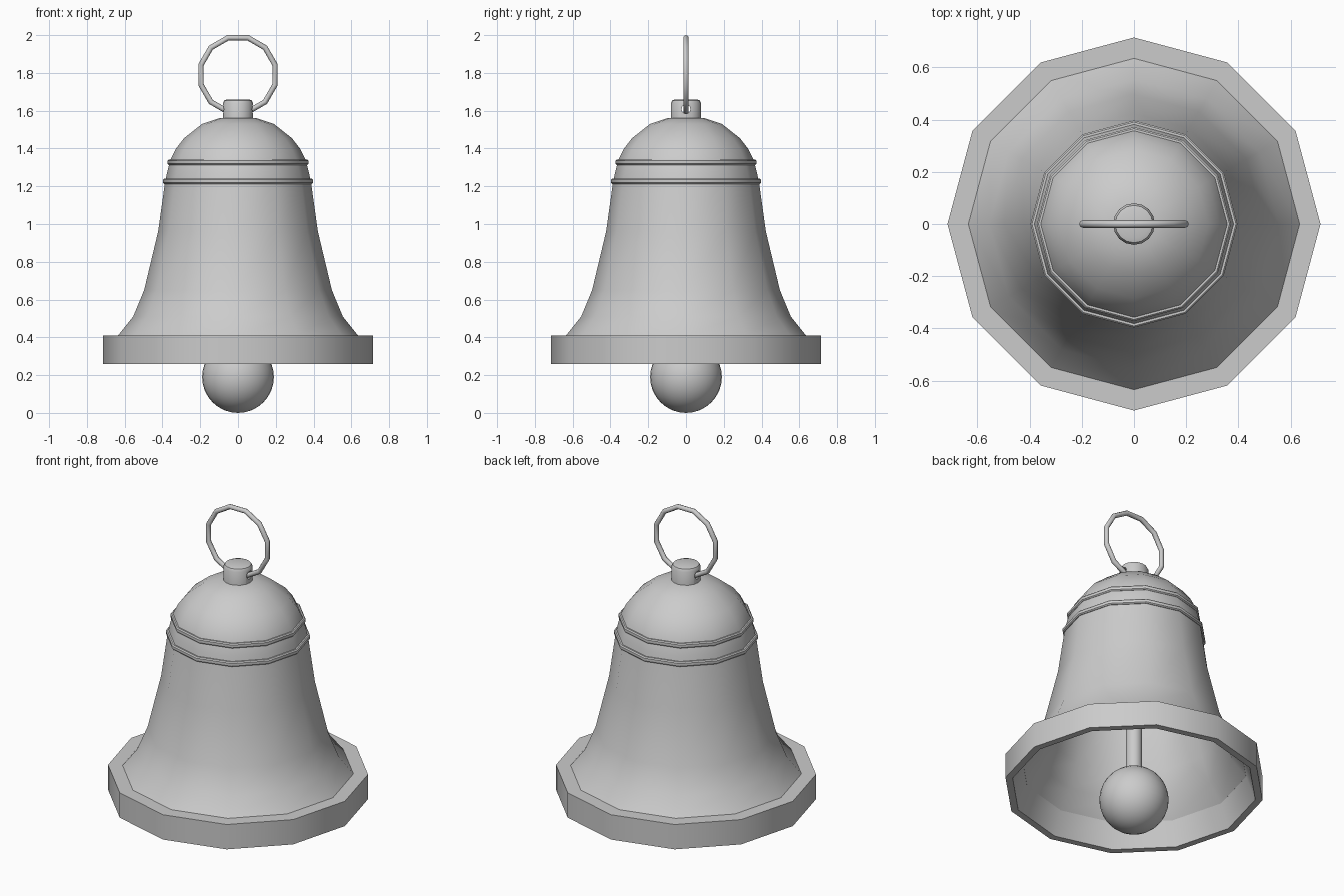
import bpy, bmesh, math

cube = bpy.data.objects.get("Cube")
if cube:
    bpy.data.objects.remove(cube, do_unlink=True)


def smooth(obj, angle=40):
    bpy.ops.object.select_all(action='DESELECT')
    obj.select_set(True)
    bpy.context.view_layer.objects.active = obj
    bpy.ops.object.shade_smooth_by_angle(angle=math.radians(angle))


def lathe(name, profile, sides=12, closed=True):
    """Revolve (radius, height) points about z; points on the axis are welded."""
    bm = bmesh.new()
    verts = [bm.verts.new((r, 0, z)) for r, z in profile]
    pairs = list(zip(verts, verts[1:]))
    if closed:
        pairs.append((verts[-1], verts[0]))
    edges = [bm.edges.new(p) for p in pairs]
    bmesh.ops.spin(bm, geom=verts + edges, cent=(0, 0, 0), axis=(0, 0, 1),
                   angle=math.tau, steps=sides, use_merge=True)
    bmesh.ops.remove_doubles(bm, verts=bm.verts, dist=0.0005)
    bmesh.ops.recalc_face_normals(bm, faces=bm.faces)
    mesh = bpy.data.meshes.new(name)
    bm.to_mesh(mesh)
    bm.free()
    obj = bpy.data.objects.new(name, mesh)
    bpy.context.collection.objects.link(obj)
    smooth(obj)
    return obj


# Hollow bell wall, flaring at the mouth and domed at the top
outer = [(0.635, 0.41), (0.555, 0.51), (0.497, 0.65), (0.423, 0.96),
         (0.388, 1.21), (0.376, 1.27), (0.358, 1.34), (0.328, 1.4), (0.285, 1.455),
         (0.19, 1.53), (0.1, 1.56), (0, 1.565)]
inner = [(max(r - 0.012, 0), z - 0.01) for r, z in reversed(outer)]
lathe("bell_body", outer + inner)

# Heavy rim around the mouth
lathe("bell_rim", [(0.715, 0.26), (0.715, 0.41), (0.62, 0.41), (0.675, 0.26)])

# Two raised bands with chamfered edges
for name, radius, z in (("upper_band", 0.372, 1.327), ("lower_band", 0.397, 1.227)):
    h, c = 0.014, 0.006
    lathe(name, [(radius - 0.03, z - h), (radius - c, z - h), (radius, z - h + c),
                 (radius, z + h - c), (radius - c, z + h), (radius - 0.03, z + h)])

# Crown knob, drilled sideways for the ring
knob = lathe("crown_knob", [(0, 1.54), (0.08, 1.54), (0.08, 1.64), (0.072, 1.655),
                            (0.055, 1.66), (0, 1.66)], sides=16, closed=False)
bpy.ops.mesh.primitive_cylinder_add(vertices=10, radius=0.024, depth=0.3,
                                    location=(0, 0, 1.608),
                                    rotation=(0, math.pi / 2, 0))
cutter = bpy.context.object
cutter.name = "ring_hole_cutter"
cutter.hide_render = True
cutter.display_type = 'WIRE'
hole = knob.modifiers.new("ring_hole", 'BOOLEAN')
hole.operation = 'DIFFERENCE'
hole.object = cutter
bpy.context.view_layer.objects.active = knob
bpy.ops.object.modifier_apply(modifier=hole.name)
bpy.data.objects.remove(cutter, do_unlink=True)
smooth(knob)

# Hanging ring, a twelve-sided loop with flat sides at top and bottom
bpy.ops.mesh.primitive_torus_add(major_segments=12, minor_segments=8,
                                 major_radius=0.203, minor_radius=0.0145,
                                 location=(0, 0, 1.79),
                                 rotation=(math.pi / 2, math.radians(15), 0))
ring = bpy.context.object
ring.name = "hanging_ring"
ring.rotation_euler = (math.pi / 2, 0, 0)
for v in ring.data.vertices:
    x, y = v.co.x, v.co.y
    c, s = math.cos(math.pi / 12), math.sin(math.pi / 12)
    v.co.x, v.co.y = x * c - y * s, x * s + y * c
smooth(ring, 50)

# Clapper rod and ball
lathe("clapper_rod", [(0, 0.3), (0.045, 0.3), (0.045, 1.55), (0, 1.55)],
      sides=16, closed=False)
bpy.ops.mesh.primitive_uv_sphere_add(segments=32, ring_count=16, radius=0.19,
                                     location=(0, 0, 0.19))
ball = bpy.context.object
ball.name = "clapper_ball"
smooth(ball)
